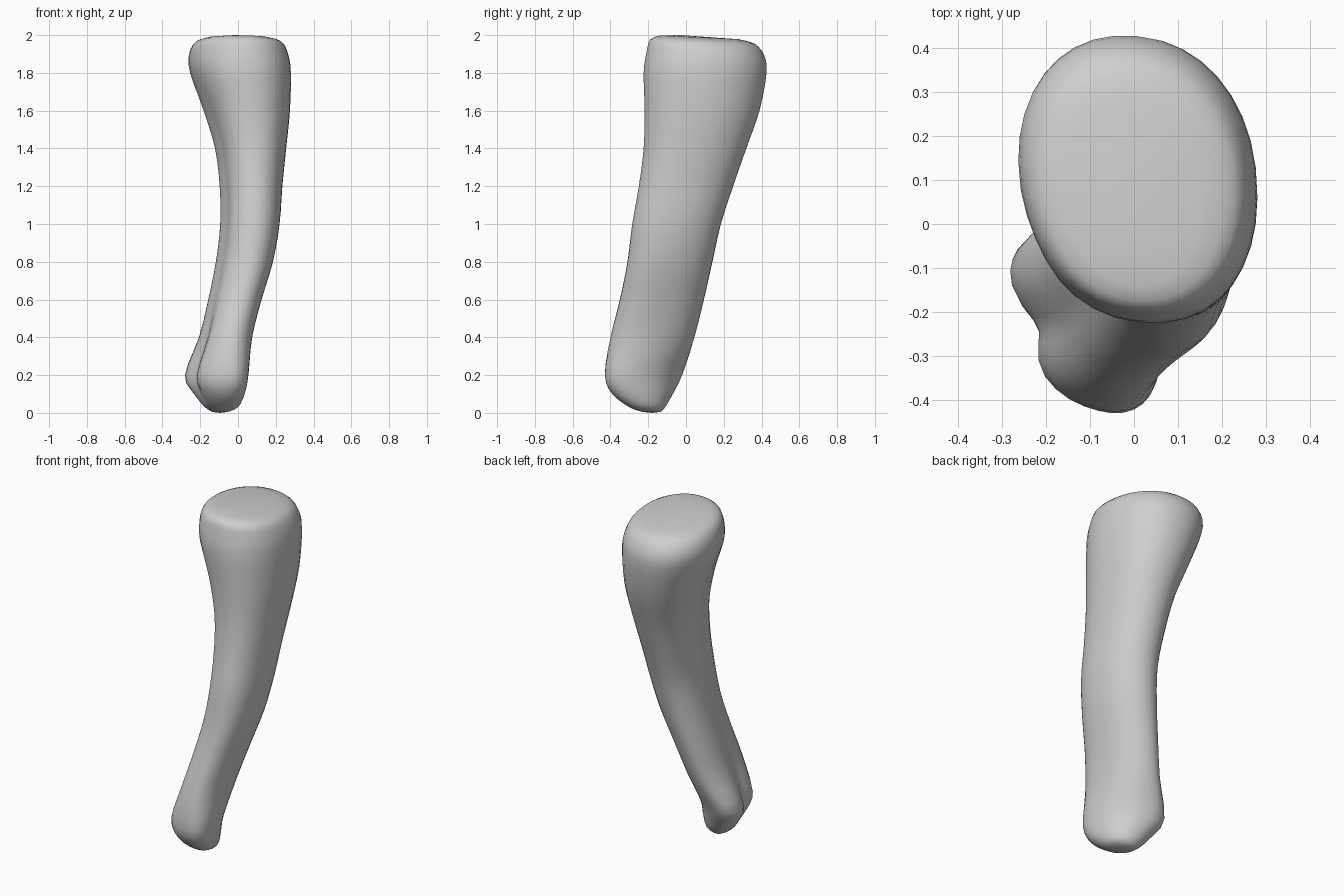
import bpy
import math

if "Cube" in bpy.data.objects:
    bpy.data.objects.remove(bpy.data.objects["Cube"], do_unlink=True)

SEGMENTS = 36
STEPS = 3

# Stations up the shaft: z, x min, x max, y min, y max, skew, groove depth
STATIONS = [
    (0.005, -0.135, -0.055, -0.23, -0.135, -0.2, 0.0),
    (0.03, -0.175, 0.00, -0.30, -0.11, -0.25, 0.05),
    (0.10, -0.235, 0.035, -0.39, -0.07, -0.35, 0.22),
    (0.20, -0.285, 0.055, -0.43, -0.02, -0.42, 0.33),
    (0.40, -0.21, 0.075, -0.40, 0.045, -0.25, 0.25),
    (0.60, -0.16, 0.125, -0.35, 0.095, -0.2, 0.17),
    (0.80, -0.12, 0.185, -0.31, 0.14, -0.17, 0.15),
    (1.00, -0.097, 0.22, -0.285, 0.185, -0.13, 0.15),
    (1.20, -0.10, 0.235, -0.25, 0.25, -0.12, 0.13),
    (1.40, -0.125, 0.255, -0.225, 0.32, -0.1, 0.12),
    (1.60, -0.185, 0.275, -0.22, 0.39, -0.1, 0.09),
    (1.80, -0.255, 0.28, -0.225, 0.427, -0.1, 0.04),
    (1.90, -0.26, 0.265, -0.21, 0.415, -0.1, 0.02),
    (1.965, -0.225, 0.23, -0.19, 0.365, -0.1, 0.0),
    (1.988, -0.16, 0.15, -0.14, 0.28, -0.1, 0.0),
]


def spline(a, b, c, d, t):
    """Smooth blend from b to c."""
    return b + 0.5 * t * (c - a + t * (2*a - 5*b + 4*c - d + t * (3*(b - c) + d - a)))


def squared(value):
    """Slightly fuller corners than a plain oval."""
    return math.copysign(abs(value) ** 0.93, value)


def ring(z, x0, x1, y0, y1, skew, groove):
    """Skewed oval section with a hollow on its front right side."""
    cx, cy, hx, hy = (x0 + x1) / 2, (y0 + y1) / 2, (x1 - x0) / 2, (y1 - y0) / 2
    tilt = 0.05 * max(0, z - 1.8) / 0.2
    points = []
    for i in range(SEGMENTS):
        a = math.tau * i / SEGMENTS
        pull = 1 - groove * math.exp(-((a - math.radians(208)) / 0.35) ** 2)
        x = hx * pull * squared(math.cos(a))
        y = hy * pull * squared(math.sin(a + skew))
        points.append((cx + x, cy + y, z - tilt * y))
    return points


# Bone shaft with both ends, lofted through the stations
sections = []
last = len(STATIONS) - 1
for i in range(last):
    near = [STATIONS[min(max(i + k, 0), last)] for k in (-1, 0, 1, 2)]
    for s in range(STEPS):
        sections.append([spline(*v, s / STEPS) for v in zip(*near)])
sections.append(STATIONS[last])

verts = [p for s in sections for p in ring(*s)]
faces = []
for r in range(len(sections) - 1):
    for i in range(SEGMENTS):
        j = (i + 1) % SEGMENTS
        a, b = r * SEGMENTS, (r + 1) * SEGMENTS
        faces.append((a + i, a + j, b + j, b + i))

# Rounded end caps
bottom, top = len(verts), len(verts) + 1
verts += [(-0.095, -0.18, 0.0), (-0.02, -0.03, 2.0)]
base = (len(sections) - 1) * SEGMENTS
for i in range(SEGMENTS):
    j = (i + 1) % SEGMENTS
    faces.append((bottom, j, i))
    faces.append((top, base + i, base + j))

mesh = bpy.data.meshes.new("bone")
mesh.from_pydata(verts, [], faces)
mesh.update()
bone = bpy.data.objects.new("bone", mesh)
bpy.context.collection.objects.link(bone)

# Plain grey material
grey = bpy.data.materials.new("light_grey")
grey.use_nodes = True
colour = (0.62, 0.62, 0.62, 1.0)
grey.diffuse_color = colour
for node in grey.node_tree.nodes:
    if node.type == "BSDF_PRINCIPLED":
        node.inputs["Base Color"].default_value = colour
mesh.materials.append(grey)

bpy.ops.object.select_all(action="DESELECT")
bone.select_set(True)
bpy.context.view_layer.objects.active = bone
bpy.ops.object.shade_smooth_by_angle(angle=math.radians(60))
